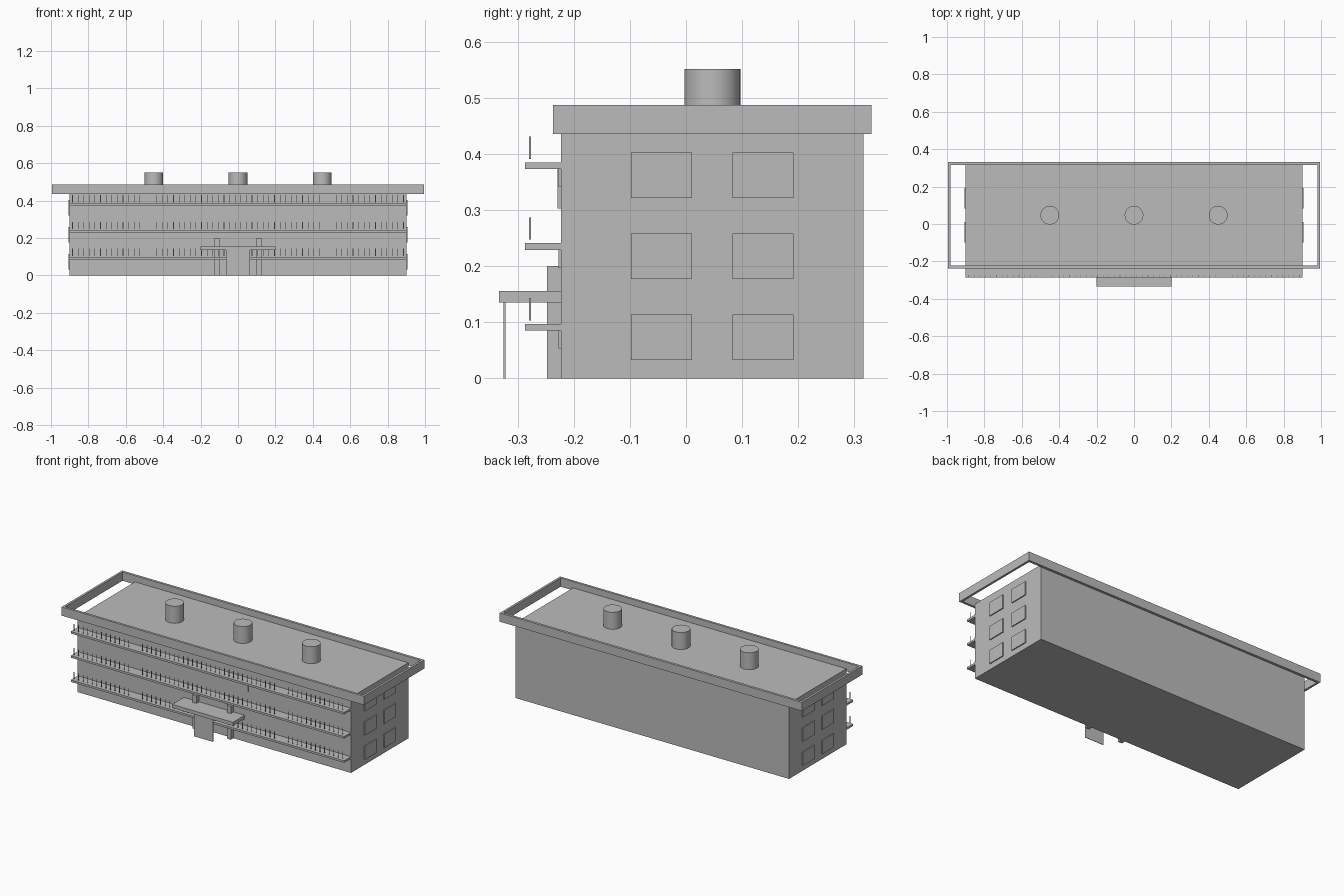
import bpy, bmesh
from mathutils import Matrix, Vector

if "Cube" in bpy.data.objects:
    bpy.data.objects.remove(bpy.data.objects["Cube"])

grey = bpy.data.materials.new("plain grey")
grey.diffuse_color = (0.5, 0.5, 0.5, 1)
grey.use_nodes = True
grey.node_tree.nodes["Principled BSDF"].inputs["Base Color"].default_value = grey.diffuse_color


def add_box(bm, x0, x1, y0, y1, z0, z1):
    size = Matrix.Diagonal((x1 - x0, y1 - y0, z1 - z0, 1))
    mid = Matrix.Translation(Vector(((x0 + x1) / 2, (y0 + y1) / 2, (z0 + z1) / 2)))
    bmesh.ops.create_cube(bm, size=1, matrix=mid @ size)


def part(name, boxes):
    bm = bmesh.new()
    for b in boxes:
        add_box(bm, *b)
    me = bpy.data.meshes.new(name)
    bm.to_mesh(me)
    bm.free()
    me.materials.append(grey)
    ob = bpy.data.objects.new(name, me)
    bpy.context.collection.objects.link(ob)
    return ob


FRONT, BACK, STOREY = -0.223, 0.316, 0.144

# main block
part("building_body", [(-0.9, 0.9, FRONT, BACK, 0, 0.45)])

# overhanging parapet ring, open at both ends
part("parapet", [
    (-0.995, 0.995, -0.237, FRONT, 0.435, 0.487),
    (-0.995, 0.995, BACK, 0.331, 0.435, 0.487),
    (-0.995, -0.982, FRONT, BACK, 0.435, 0.487),
    (0.982, 0.995, FRONT, BACK, 0.435, 0.487)])

# roof vents
for i, x in enumerate((-0.45, 0, 0.45)):
    bpy.ops.mesh.primitive_cylinder_add(vertices=32, radius=0.05, depth=0.102,
                                        location=(x, 0.047, 0.5))
    vent = bpy.context.object
    vent.name = f"roof_vent_{i + 1}"
    vent.data.materials.append(grey)
    bpy.ops.object.shade_smooth_by_angle()

# balconies, their balusters and the trim under each slab
for f in range(3):
    z = f * STOREY
    part(f"balcony_slab_{f + 1}", [(-0.9, 0.9, -0.287, FRONT, z + 0.085, z + 0.097)])
    xs = [-0.885 + 0.03 * i for i in range(60)]
    part(f"balusters_{f + 1}", [
        (x - 0.0015, x + 0.0015, -0.2795, -0.2765, z + 0.103, z + 0.143)
        for x in xs if not 0.44 < abs(x) < 0.5])
    part(f"wall_trim_{f + 1}", [(-0.85, 0.85, -0.227, FRONT, z + 0.053, z + 0.085)])

# side windows
for side, name in ((-1, "left"), (1, "right")):
    boxes = []
    for f in range(3):
        for y in (-0.098, 0.083):
            a, b = sorted((side * 0.899, side * 0.906))
            boxes.append((a, b, y, y + 0.109, 0.033 + f * STOREY, 0.114 + f * STOREY))
    part(f"{name}_windows", boxes)

# entrance: canopy, pillars, door plate and blank board above
part("entrance_canopy", [(-0.2, 0.2, -0.333, FRONT, 0.135, 0.156)])
part("entrance_pillars", [(s * 0.113 - 0.013, s * 0.113 + 0.013, -0.248, FRONT, 0, 0.2)
                          for s in (-1, 1)])
part("entrance_door", [(-0.063, 0.063, -0.325, -0.322, 0, 0.135)])
part("front_board", [(-0.225, 0.225, -0.229, FRONT, 0.303, 0.373)])
